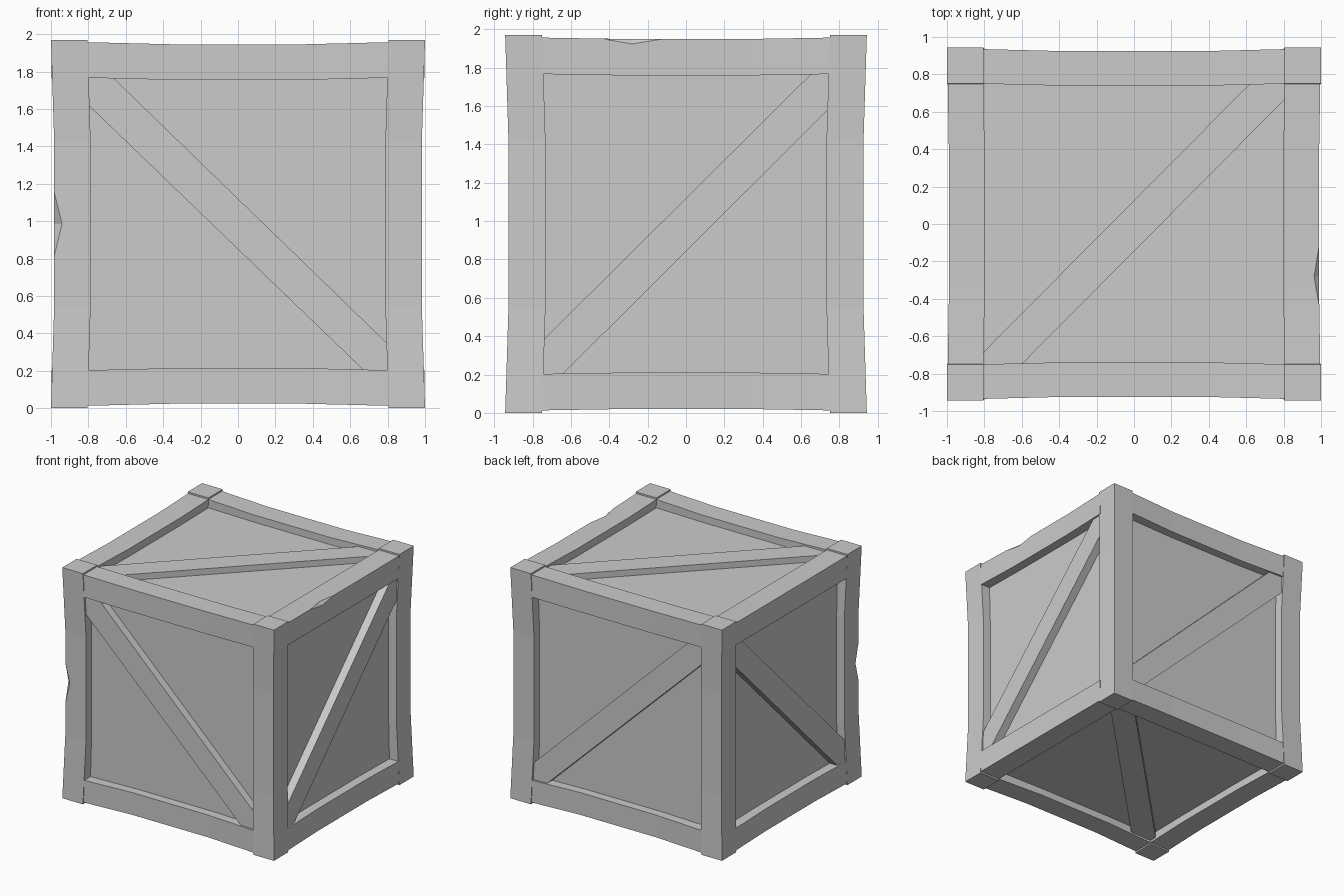
import bpy, bmesh
from mathutils import Vector

if "Cube" in bpy.data.objects:
    bpy.data.objects.remove(bpy.data.objects["Cube"], do_unlink=True)

MID = Vector((0, 0, 0.985))
HALF = Vector((1.0, 0.943, 0.985))     # outer half size, at the posts
PANEL = Vector((0.91, 0.85, 0.90))     # half size of the recessed faces

grey = bpy.data.materials.new("plain_grey")
grey.use_nodes = True
GREY = (0.6, 0.6, 0.6, 1)
grey.diffuse_color = GREY
grey.node_tree.nodes["Principled BSDF"].inputs["Base Color"].default_value = GREY


def finish(name, bm):
    bmesh.ops.recalc_face_normals(bm, faces=bm.faces)
    mesh = bpy.data.meshes.new(name)
    bm.to_mesh(mesh)
    bm.free()
    mesh.materials.append(grey)
    obj = bpy.data.objects.new(name, mesh)
    obj.location = MID
    bpy.context.collection.objects.link(obj)
    return obj


def loft(name, rings):
    """Join equal point rings into a closed solid."""
    bm = bmesh.new()
    rows = [[bm.verts.new(p) for p in ring] for ring in rings]
    n = len(rows[0])
    for a, b in zip(rows, rows[1:]):
        for i in range(n):
            j = (i + 1) % n
            bm.faces.new((a[i], a[j], b[j], b[i]))
    bm.faces.new(rows[0])
    bm.faces.new(rows[-1])
    return finish(name, bm)


def beam(name, axis, length, signs, inner, outer, bow):
    """Square beam along an axis, its middle bent towards the crate's centre."""
    u, v = [k for k in range(3) if k != axis]
    rings = []
    for t, bend in ((-1, 0), (-0.45, 1), (0.45, 1), (1, 0)):
        ring = []
        for a, b in ((0, 0), (1, 0), (1, 1), (0, 1)):
            p = Vector()
            p[axis] = t * length
            p[u] = signs[0] * ((inner[u], outer[u])[a] - bow * bend)
            p[v] = signs[1] * ((inner[v], outer[v])[b] - bow * bend)
            ring.append(p)
        rings.append(ring)
    return loft(name, rings)


def brace(name, axis, side, outline, top):
    """Diagonal plank lying on one recessed face."""
    u, v = [k for k in range(3) if k != axis]
    rings = []
    for depth in (PANEL[axis] - 0.02, top):
        ring = []
        for a, b in outline:
            p = Vector()
            p[axis], p[u], p[v] = side * depth, a, b
            ring.append(p)
        rings.append(ring)
    return loft(name, rings)


def chip(obj, centre, size):
    """Knock a small wedge out of a beam's edge."""
    bm = bmesh.new()
    bmesh.ops.create_uvsphere(bm, u_segments=4, v_segments=2, radius=1)
    for vert in bm.verts:
        vert.co = Vector(a * b for a, b in zip(vert.co, size)) + Vector(centre)
    cutter = finish("chip_cutter", bm)
    cutter.hide_render = True
    mod = obj.modifiers.new("chip", 'BOOLEAN')
    mod.operation, mod.solver, mod.object = 'DIFFERENCE', 'EXACT', cutter
    bpy.context.view_layer.objects.active = obj
    bpy.ops.object.modifier_apply(modifier=mod.name)
    bpy.data.objects.remove(cutter, do_unlink=True)


# Recessed inner box
bm = bmesh.new()
bmesh.ops.create_cube(bm, size=2)
bmesh.ops.scale(bm, vec=PANEL, verts=bm.verts)
finish("inner_panels", bm)

# Posts and rails
INNER = Vector((0.805, 0.75, 0.782))
RAIL = Vector((0.996, 0.935, 0.972))
X_NAME = {-1: "right", 1: "left"}
Y_NAME = {-1: "front", 1: "back"}
Z_NAME = {-1: "bottom", 1: "top"}
for s in (-1, 1):
    for t in (-1, 1):
        post = beam(f"{Y_NAME[t]}_{X_NAME[s]}_post", 2, HALF.z, (s, t), INNER, HALF, 0.017)
        if (s, t) == (-1, -1):
            chip(post, (-0.983, -0.926, 0), (0.043, 0.043, 0.17))
        beam(f"{Z_NAME[t]}_{Y_NAME[s]}_rail", 0, 0.81, (s, t), INNER, RAIL, 0.011)
        rail = beam(f"{Z_NAME[t]}_{X_NAME[s]}_rail", 1, 0.76, (s, t), INNER, RAIL, 0.007)
        if (s, t) == (1, 1):
            chip(rail, (0.989, -0.28, 0.965), (0.026, 0.16, 0.026))

# Diagonal braces, the same way round on opposite faces
XZ = [(-0.81, 0.785), (-0.67, 0.785), (0.81, -0.65), (0.81, -0.79), (0.68, -0.79), (-0.81, 0.645)]
YZ = [(-0.76, -0.79), (-0.65, -0.79), (0.76, 0.615), (0.76, 0.79), (0.66, 0.79), (-0.76, -0.62)]
XY = [(-0.81, -0.75), (-0.6, -0.75), (0.81, 0.67), (0.81, 0.76), (0.63, 0.76), (-0.81, -0.69)]
for s in (-1, 1):
    brace(f"{Y_NAME[s]}_brace", 1, s, XZ, 0.917)
    brace(f"{X_NAME[s]}_brace", 0, s, YZ, 0.98)
    brace(f"{Z_NAME[s]}_brace", 2, s, XY, 0.952)
